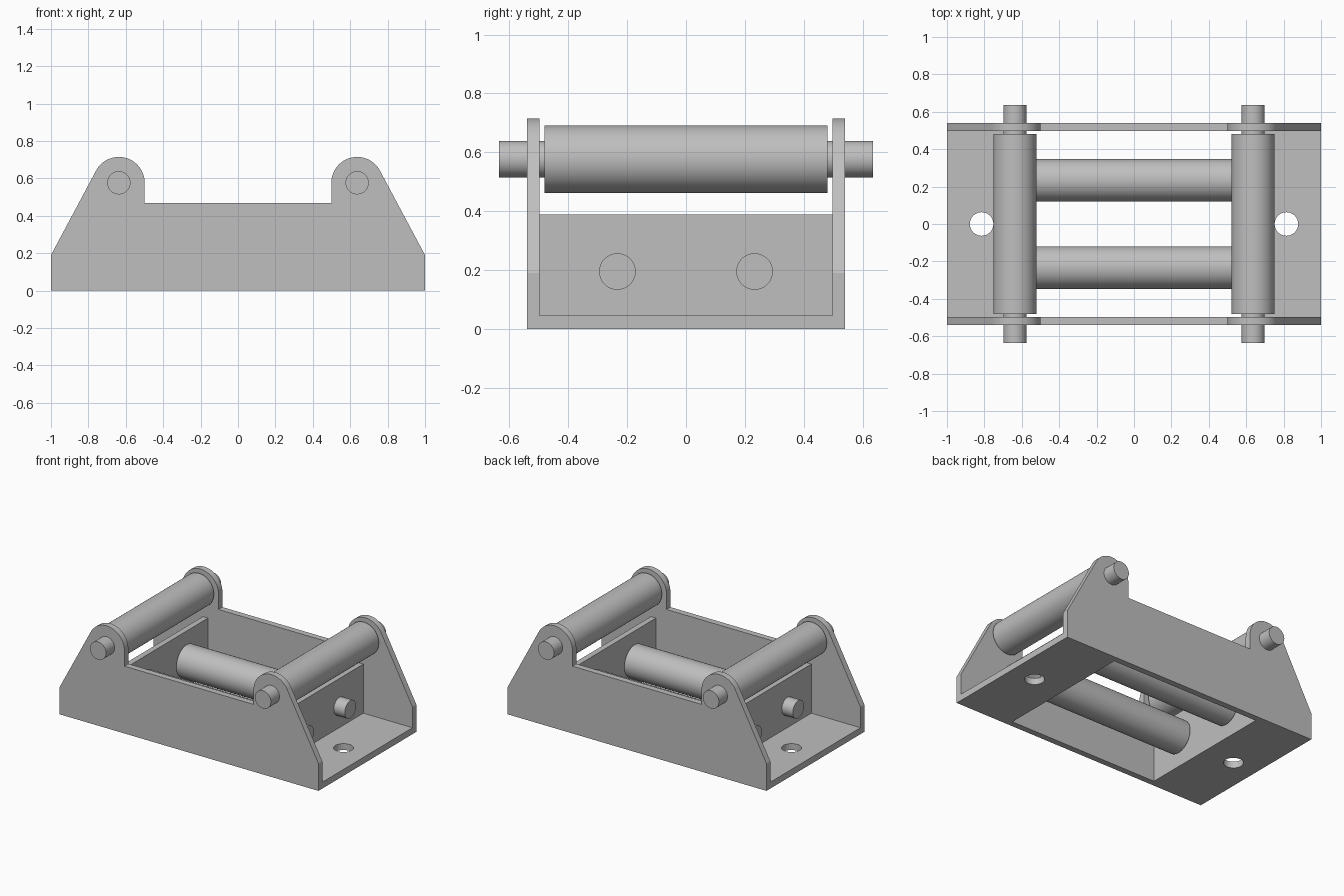
import bpy, bmesh
from math import radians, cos, sin, pi
from mathutils import Matrix, Vector

if "Cube" in bpy.data.objects:
    bpy.data.objects.remove(bpy.data.objects["Cube"], do_unlink=True)

steel = bpy.data.materials.new("grey_steel")
steel.use_nodes = True
GREY = (0.52, 0.52, 0.52, 1)
steel.diffuse_color = GREY
steel.node_tree.nodes["Principled BSDF"].inputs["Base Color"].default_value = GREY

# Main dimensions
HALF_Y, WALL, BASE = 0.54, 0.043, 0.045
IN_Y = HALF_Y - WALL
LOBE_X, LOBE_Z, LOBE_R = 0.637, 0.577, 0.138
LOW_Y, LOW_Z = 0.233, 0.195
PIN_R = 0.062


def finish(name, bm):
    bmesh.ops.recalc_face_normals(bm, faces=bm.faces)
    mesh = bpy.data.meshes.new(name)
    bm.to_mesh(mesh)
    bm.free()
    obj = bpy.data.objects.new(name, mesh)
    obj.data.materials.append(steel)
    bpy.context.collection.objects.link(obj)
    bpy.ops.object.select_all(action="DESELECT")
    obj.select_set(True)
    bpy.context.view_layer.objects.active = obj
    bpy.ops.object.shade_smooth_by_angle(angle=radians(25))
    return obj


def arc(cx, cy, r, start, end, n):
    angles = [radians(start + (end - start) * i / n) for i in range(n + 1)]
    return [(cx + r * cos(a), cy + r * sin(a)) for a in angles]


def plate(name, loops, place, push):
    """Fill flat outlines (holes included) and extrude them along push."""
    bm = bmesh.new()
    for loop in loops:
        verts = [bm.verts.new(place(u, v)) for u, v in loop]
        for a, b in zip(verts, verts[1:] + verts[:1]):
            bm.edges.new((a, b))
    bmesh.ops.triangle_fill(bm, edges=bm.edges[:], use_beauty=True)
    grown = bmesh.ops.extrude_face_region(bm, geom=bm.faces[:], use_keep_orig=True)
    moved = [g for g in grown["geom"] if isinstance(g, bmesh.types.BMVert)]
    bmesh.ops.translate(bm, verts=moved, vec=Vector(push))
    return finish(name, bm)


def rod(name, axis, centre, radius, length):
    bm = bmesh.new()
    turn = Matrix.Rotation(pi / 2, 4, "Y" if axis == "X" else "X")
    bmesh.ops.create_cone(bm, cap_ends=True, segments=64, radius1=radius, radius2=radius,
                          depth=length, matrix=Matrix.Translation(centre) @ turn)
    return finish(name, bm)


# Side plates: sloped ends, rounded ears and a low middle
half = [(1, 0), (1, 0.19)] + arc(LOBE_X, LOBE_Z, LOBE_R, 28, 180, 32) + [(LOBE_X - LOBE_R, 0.47)]
outline = half + [(-x, z) for x, z in reversed(half)]
for side, y in (("front", -HALF_Y), ("back", IN_Y)):
    plate(side + "_side_plate", [outline], lambda u, v: (u, y, v), (0, WALL, 0))

for side, s in (("left", 1), ("right", -1)):
    # Base foot with its bolt hole
    foot = [(0.58 * s, -IN_Y), (s, -IN_Y), (s, IN_Y), (0.58 * s, IN_Y)]
    hole = arc(0.815 * s, 0, 0.063, 0, 360, 48)[:-1]
    plate(side + "_base_foot", [foot, hole], lambda u, v: (u, v, 0), (0, 0, BASE))

    # Upright cross plate carrying the lower rollers
    wall = [(-IN_Y, 0), (IN_Y, 0), (IN_Y, 0.388), (-IN_Y, 0.388)]
    plate(side + "_cross_plate", [wall], lambda u, v: (0.58 * s, u, v), (0.04 * s, 0, 0))

    # Upper roller and pin
    top = (LOBE_X * s, 0, LOBE_Z)
    rod(side + "_upper_roller", "Y", top, 0.115, 0.96)
    rod(side + "_upper_pin", "Y", top, PIN_R, 1.27)

# Lower rollers and pins
for side, s in (("front", -1), ("back", 1)):
    low = (0, LOW_Y * s, LOW_Z)
    rod(side + "_lower_roller", "X", low, 0.114, 1.12)
    rod(side + "_lower_pin", "X", low, PIN_R, 1.41)
